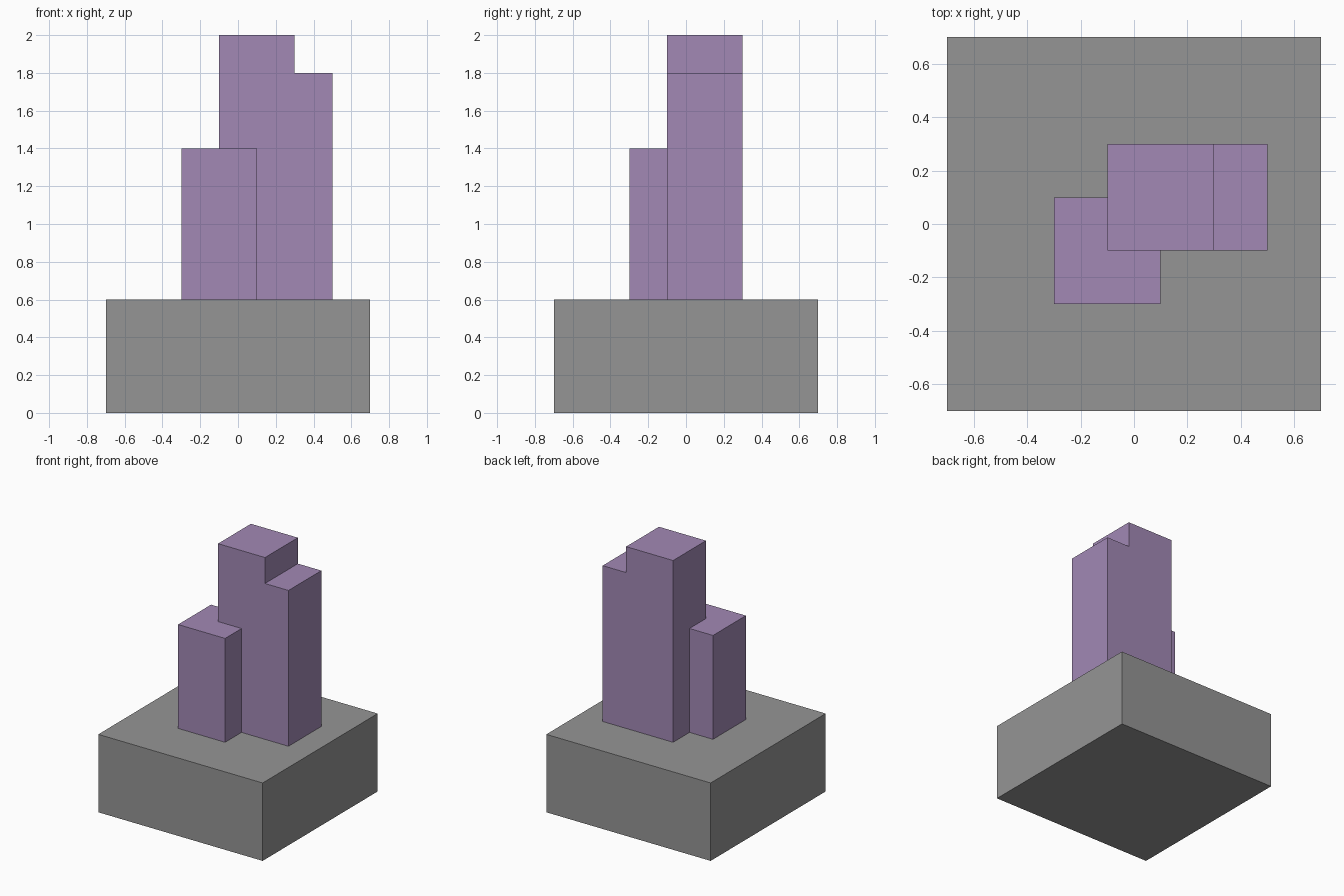
import bpy
import bmesh

if "Cube" in bpy.data.objects:
    bpy.data.objects.remove(bpy.data.objects["Cube"], do_unlink=True)


def make_material(name, rgb):
    mat = bpy.data.materials.new(name)
    mat.use_nodes = True
    mat.diffuse_color = (*rgb, 1)
    mat.node_tree.nodes["Principled BSDF"].inputs["Base Color"].default_value = (*rgb, 1)
    return mat


def extrude_profile(name, profile, y_front, y_back, mat):
    """Extrude an x-z outline from front to back."""
    bm = bmesh.new()
    face = bm.faces.new([bm.verts.new((x, y_front, z)) for x, z in profile])
    result = bmesh.ops.extrude_face_region(bm, geom=[face], use_keep_orig=True)
    moved = [v for v in result["geom"] if isinstance(v, bmesh.types.BMVert)]
    bmesh.ops.translate(bm, verts=moved, vec=(0, y_back - y_front, 0))
    bmesh.ops.recalc_face_normals(bm, faces=bm.faces)
    mesh = bpy.data.meshes.new(name)
    bm.to_mesh(mesh)
    bm.free()
    mesh.materials.append(mat)
    obj = bpy.data.objects.new(name, mesh)
    bpy.context.collection.objects.link(obj)
    return obj


def block(x0, x1, z0, z1):
    return [(x0, z0), (x1, z0), (x1, z1), (x0, z1)]


stone = make_material("grey stone", (0.30, 0.30, 0.30))
crystal = make_material("purple crystal", (0.36, 0.25, 0.46))

# Square plinth
extrude_profile("base", block(-0.7, 0.7, 0, 0.6), -0.7, 0.7, stone)

# Tall column with a lower step on its left side
stepped = [(-0.1, 0.6), (0.5, 0.6), (0.5, 1.8), (0.3, 1.8), (0.3, 2), (-0.1, 2)]
extrude_profile("tall_column", stepped, -0.1, 0.3, crystal)

# Short column overlapping the front right corner
extrude_profile("short_column", block(-0.3, 0.1, 0.6, 1.4), -0.3, 0.1, crystal)
